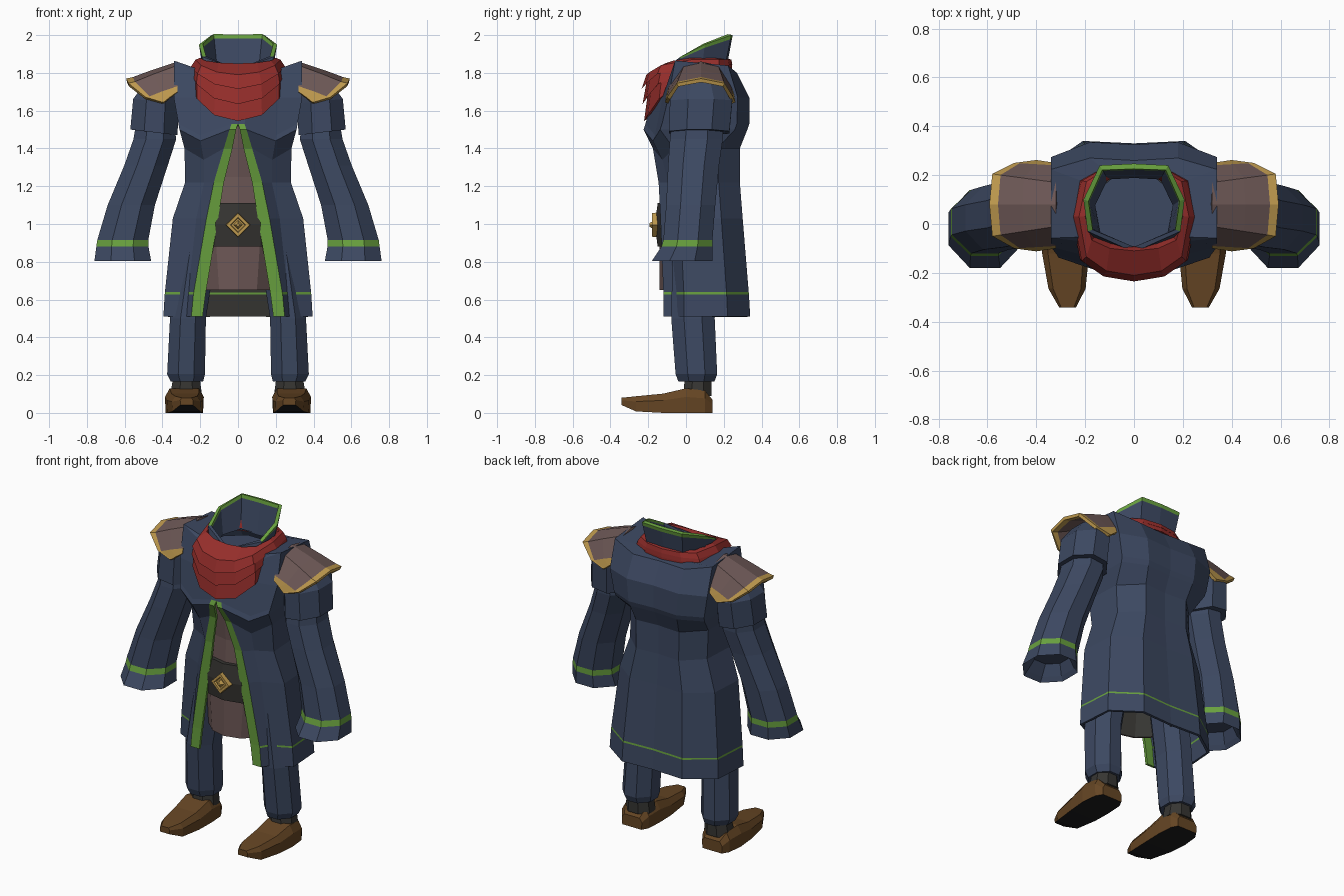
import bpy, bmesh, math


def material(name, r, g, b):
    m = bpy.data.materials.new(name)
    lin = [((v / 255 + 0.055) / 1.055) ** 2.4 for v in (r, g, b)]
    m.diffuse_color = (*lin, 1)
    return m


NAVY = material("navy cloth", 60, 72, 97)
GREEN = material("green trim", 104, 160, 62)
DARK = material("dark grey", 54, 53, 50)
RED = material("red scarf", 150, 46, 43)
MAUVE = material("mauve leather", 109, 88, 86)
GOLD = material("gold", 190, 153, 78)
BROWN = material("brown leather", 102, 70, 36)
BLACK = material("black sole", 28, 28, 30)


def ring(cx, cy, z, rx, ry, n=8, tilt=0.0, flat=True):
    """Counter-clockwise polygon; flat=True puts flat sides on the axes."""
    k, o = (1 / math.cos(math.pi / n), 0.5) if flat else (1, 0)
    pts = []
    for i in range(n):
        a = 2 * math.pi * (i + o) / n - math.pi / 2
        dx = rx * k * math.cos(a)
        pts.append((cx + dx, cy + ry * k * math.sin(a), z + tilt * dx))
    return pts


def loft(name, rings, mats, closed=True, caps=True, rule=None, mirror=False, thick=0, inner=0):
    """Skin rows of points; rule(row, column) picks the material slot."""
    bm = bmesh.new()
    rows = [[bm.verts.new(p) for p in r] for r in rings]
    n = len(rows[0])
    for r in range(len(rows) - 1):
        for c in range(n if closed else n - 1):
            d = (c + 1) % n
            f = bm.faces.new((rows[r][c], rows[r][d], rows[r + 1][d], rows[r + 1][c]))
            f.material_index = rule(r, c) if rule else 0
    if closed and caps:
        bm.faces.new(rows[0][::-1])
        bm.faces.new(rows[-1])
        bmesh.ops.recalc_face_normals(bm, faces=bm.faces)
    me = bpy.data.meshes.new(name)
    bm.to_mesh(me)
    bm.free()
    for m in mats:
        me.materials.append(m)
    ob = bpy.data.objects.new(name, me)
    bpy.context.collection.objects.link(ob)
    if mirror:
        ob.modifiers.new("mirror", 'MIRROR')
    if thick:
        s = ob.modifiers.new("thickness", 'SOLIDIFY')
        s.thickness, s.offset, s.material_offset = thick, -1, inner
    return ob


# Coat: right half, open at the front below the chest, dark lining at the back
# z, opening x, trim outer x, half width, front y, back y
coat_rows = [
    (0.51, 0.187, 0.247, 0.395, -0.12, 0.34),
    (0.628, 0.172, 0.236, 0.388, -0.12, 0.333),
    (0.639, 0.17, 0.234, 0.387, -0.12, 0.332),
    (1.03, 0.105, 0.167, 0.345, -0.135, 0.30),
    (1.22, 0.075, 0.128, 0.28, -0.145, 0.285),
    (1.40, 0.03, 0.075, 0.283, -0.175, 0.285),
    (1.50, 0.01, 0.045, 0.31, -0.225, 0.325),
    (1.53, 0.0, 0.035, 0.315, -0.215, 0.335),
    (1.67, 0.0, 0.06, 0.34, -0.175, 0.335),
    (1.80, 0.0, 0.08, 0.34, -0.12, 0.27),
    (1.81, 0.0, 0.06, 0.18, -0.10, 0.20)]
rings = []
for z, xi, xo, w, yf, yb in coat_rows:
    d, up = yb - yf, 0.065 if z == 1.80 else 0
    fold = -0.06 if z in (1.40, 1.50, 1.53) else 0
    lower = z < 1.45
    front, back, wide = (0.24, 0.74, 0.96) if lower else (0.16, 0.88, 1)
    rings.append([(xi, yf, z), (xo, yf, z), (max(0.64 * w, xo + 0.03), yf + 0.05, z + fold),
                  (w, yf + front * d, z + up), (w * wide, yf + back * d, z + up * 0.6),
                  (0.53 * w, yb, z), (0, yb - 0.01, z)])
loft("coat", rings, [NAVY, GREEN, NAVY, NAVY, GREEN, DARK], closed=False, mirror=True,
     thick=0.016, inner=3,
     rule=lambda r, c: 1 if (c == 0 and r < 7) or r == 1 else 2 if c == 5 and r < 5 else 0)

# Closed floor inside the neck opening
loft("neck_base", [ring(0, 0.05, 1.74, 0.16, 0.13), ring(0, 0.05, 1.77, 0.18, 0.15)], [NAVY])

# Standing collar with green rim
low = [(0, -0.12, 1.77), (0.15, -0.07, 1.78), (0.18, 0.08, 1.79), (0.12, 0.20, 1.80), (0, 0.21, 1.80)]
top = [(0, -0.115, 1.82), (0.19, -0.03, 1.885), (0.207, 0.10, 1.95), (0.14, 0.24, 2.0), (0, 0.247, 2.0)]
mid = [tuple(a + (b - a) * 0.89 for a, b in zip(p, q)) for p, q in zip(low, top)]
loft("collar", [low, mid, top], [NAVY, GREEN], closed=False, mirror=True, thick=0.022,
     rule=lambda r, c: 1 if r == 1 and c > 0 else 0)

# Scarf: pleated ring whose folds drop in a V at the front
# front y, front z, side x, side z, back y, back z, sharpness of the drop
scarf_rows = [
    (-0.20, 1.56, 0.22, 1.78, 0.21, 1.79, 0.95),
    (-0.222, 1.545, 0.252, 1.79, 0.24, 1.80, 0.95),
    (-0.205, 1.67, 0.25, 1.82, 0.24, 1.82, 1.3),
    (-0.23, 1.635, 0.255, 1.815, 0.245, 1.82, 1.3),
    (-0.21, 1.745, 0.245, 1.84, 0.243, 1.845, 1.6),
    (-0.235, 1.715, 0.248, 1.835, 0.245, 1.845, 1.6),
    (-0.21, 1.79, 0.225, 1.87, 0.24, 1.87, 1.4),
    (-0.11, 1.85, 0.20, 1.88, 0.222, 1.875, 1.0),
    (-0.09, 1.81, 0.185, 1.82, 0.20, 1.81, 1.0)]
rings = []
for yf, zf, xs, zs, yb, zb, p in scarf_rows:
    pts = []
    for i in range(12):
        a = 2 * math.pi * i / 12
        c = math.cos(a)
        ye, ze, k = (yf, zf, max(c, 0)) if c > -1e-6 else (yb, zb, -c)
        pts.append((xs * math.sin(a), 0.03 + (ye - 0.03) * k ** 0.55, zs + (ze - zs) * k ** p))
    rings.append(pts)
loft("scarf", rings, [RED], caps=False)

# Tunic, belt and buckle seen through the coat opening
loft("tunic", [ring(0, 0.05, z, rx, ry, 12, 0, False) for z, rx, ry in
               [(0.65, 0.20, 0.19), (0.88, 0.23, 0.19), (1.11, 0.215, 0.175),
                (1.25, 0.20, 0.17), (1.42, 0.20, 0.19), (1.52, 0.19, 0.20)]],
     [MAUVE, DARK], caps=False, thick=0.01, inner=1)
loft("belt", [ring(0, 0.05, z, rx, ry, 12, 0, False) for z, rx, ry in
              [(0.88, 0.24, 0.20), (1.0, 0.235, 0.215), (1.11, 0.225, 0.20)]], [DARK])
loft("buckle", [[(r, y, 0.995), (0, y, 0.995 + r), (-r, y, 0.995), (0, y, 0.995 - r)] for r, y in
                [(0.066, -0.15), (0.062, -0.18), (0.042, -0.18), (0.036, -0.17),
                 (0.024, -0.17), (0.010, -0.192)]], [GOLD])

# Sleeves: short upper layer over a flared lower sleeve with a hollow cuff
loft("upper_sleeve", [ring(0.445, 0.07, 1.485, 0.125, 0.16, tilt=0.12),
                      ring(0.435, 0.08, 1.65, 0.12, 0.165, tilt=0.1),
                      ring(0.40, 0.08, 1.75, 0.09, 0.12)], [NAVY], mirror=True)
loft("lower_sleeve", [ring(0.61, -0.01, 0.89, 0.10, 0.10),
                      ring(0.61, -0.02, 0.83, 0.132, 0.138),
                      ring(0.61, -0.02, 0.805, 0.15, 0.16),
                      ring(0.612, 0.005, 0.88, 0.138, 0.135),
                      ring(0.61, 0.01, 0.915, 0.135, 0.13),
                      ring(0.565, 0.025, 1.10, 0.125, 0.13),
                      ring(0.487, 0.04, 1.31, 0.115, 0.135),
                      ring(0.44, 0.055, 1.45, 0.113, 0.14),
                      ring(0.44, 0.06, 1.53, 0.10, 0.135)], [NAVY, GREEN], mirror=True,
     rule=lambda r, c: 1 if r == 3 else 0)

# Shoulder plates: arched sheet with a gold border
inner = [(0.25, 1.70), (0.24, 1.73), (0.17, 1.84), (0.08, 1.86), (-0.01, 1.84), (-0.09, 1.73), (-0.10, 1.70)]
outer = [(0.40, 0.262, 1.645), (0.49, 0.25, 1.672), (0.58, 0.205, 1.745), (0.592, 0.08, 1.77),
         (0.58, -0.05, 1.745), (0.49, -0.10, 1.672), (0.40, -0.112, 1.645)]
rings = [[(0.32 + (o[0] - 0.32) * t, i[0] + (o[1] - i[0]) * t, i[1] + (o[2] - i[1]) * t + dz)
          for i, o in zip(inner, outer)] for t, dz in [(0, 0), (0.5, 0.0), (0.87, -0.004), (1, 0)]]
loft("shoulder_plate", rings, [MAUVE, GOLD], closed=False, mirror=True, thick=0.02,
     rule=lambda r, c: 1 if r == 2 or c in (0, 5) else 0)

# Trouser legs and socks
loft("trouser_leg", [ring(0.27, 0.055, 0.165, 0.085, 0.095), ring(0.275, 0.055, 0.205, 0.10, 0.11),
                     ring(0.265, 0.037, 0.50, 0.095, 0.115), ring(0.20, 0.05, 0.95, 0.10, 0.12)],
     [NAVY], mirror=True)
loft("sock", [ring(0.275, 0.06, 0.09, 0.085, 0.075), ring(0.273, 0.065, 0.20, 0.068, 0.07)],
     [DARK], mirror=True)

# Shoes: sections from toe to heel, black underneath
shoe_rows = [  # y, centre x, half width, bottom z, top z
    (-0.342, 0.272, 0.034, 0.042, 0.08), (-0.265, 0.274, 0.076, 0.008, 0.088),
    (-0.12, 0.28, 0.096, 0, 0.102), (0.0, 0.284, 0.103, 0, 0.13),
    (0.10, 0.282, 0.094, 0, 0.118), (0.14, 0.28, 0.07, 0, 0.07)]
rings = []
for y, cx, w, b, t in shoe_rows:
    rings.append([(cx + w * s, y, b + (t - b) * h) for s, h in
                  [(-0.96, 0), (0.96, 0), (1, 0.65), (0.75, 1), (-0.75, 1), (-1, 0.65)]])
loft("shoe", rings, [BROWN, BLACK], mirror=True, rule=lambda r, c: 1 if c == 0 else 0)
